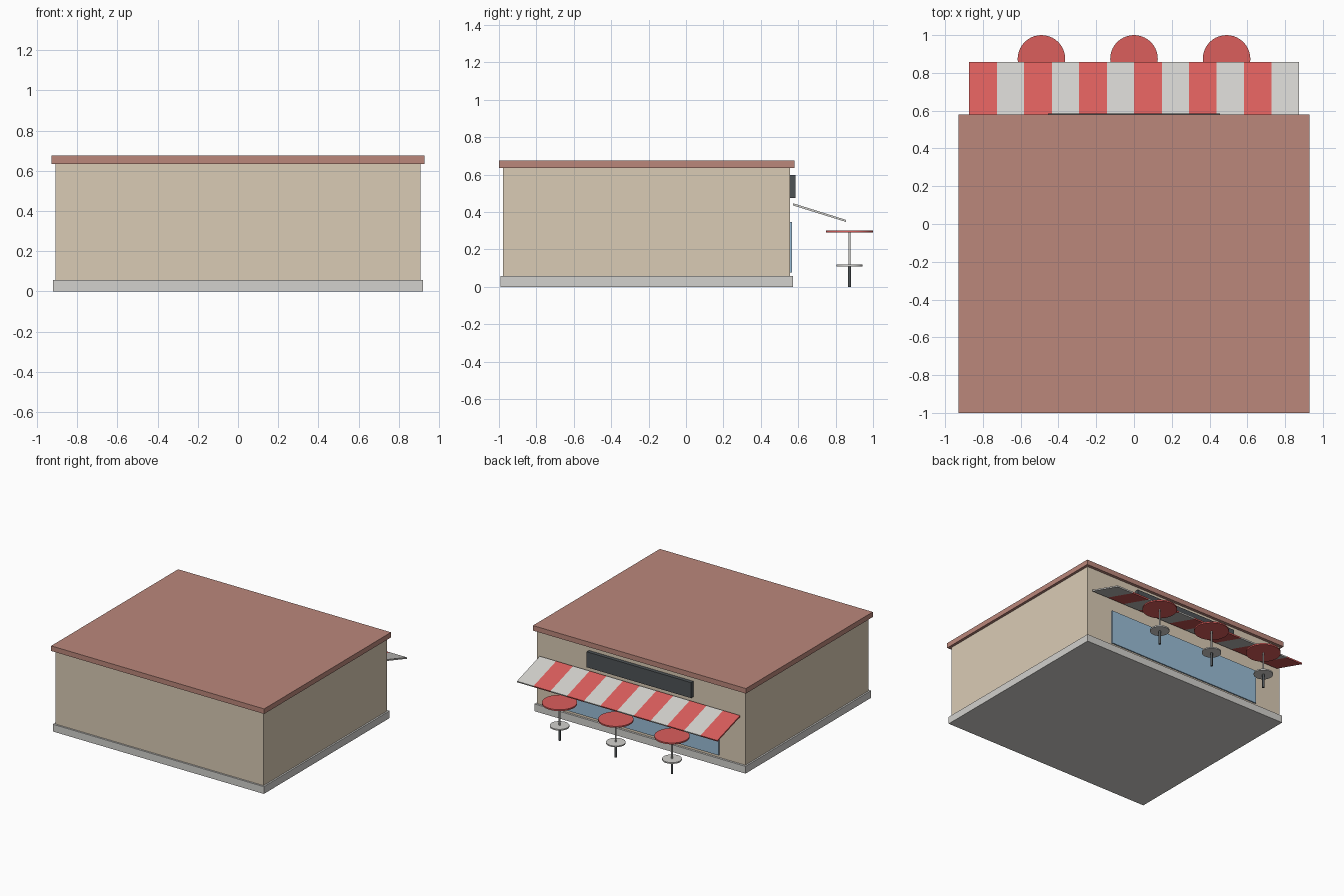
import bpy, bmesh, math

if "Cube" in bpy.data.objects:
    bpy.data.objects.remove(bpy.data.objects["Cube"])


def linear(c):
    c /= 255
    return c / 12.92 if c <= 0.04045 else ((c + 0.055) / 1.055) ** 2.4


def material(name, r, g, b):
    m = bpy.data.materials.new(name)
    m.diffuse_color = (linear(r), linear(g), linear(b), 1)
    m.use_nodes = True
    m.node_tree.nodes["Principled BSDF"].inputs["Base Color"].default_value = m.diffuse_color
    return m


BEIGE = material("beige wall", 218, 203, 181)
BROWN = material("brown roof", 187, 135, 123)
PALE = material("pale grey", 210, 209, 205)
RED = material("red", 219, 94, 92)
GLASS = material("blue glass", 155, 189, 214)
DARK = material("charcoal", 78, 83, 86)


def finish(name, bm, mat):
    bmesh.ops.recalc_face_normals(bm, faces=bm.faces)
    me = bpy.data.meshes.new(name)
    bm.to_mesh(me)
    bm.free()
    me.materials.append(mat)
    ob = bpy.data.objects.new(name, me)
    bpy.context.collection.objects.link(ob)
    return ob


def extrude_x(name, profile, x0, x1, mat):
    """Extrude a (y, z) profile along x."""
    bm = bmesh.new()
    a = [bm.verts.new((x0, y, z)) for y, z in profile]
    b = [bm.verts.new((x1, y, z)) for y, z in profile]
    bm.faces.new(a)
    bm.faces.new(b)
    n = len(profile)
    for i in range(n):
        j = (i + 1) % n
        bm.faces.new((a[i], a[j], b[j], b[i]))
    return finish(name, bm, mat)


def box(name, half_x, y0, y1, z0, z1, mat):
    return extrude_x(name, [(y0, z0), (y1, z0), (y1, z1), (y0, z1)],
                     -half_x, half_x, mat)


def cylinder(name, x, y, z0, z1, r, sides, mat):
    bm = bmesh.new()
    bmesh.ops.create_cone(bm, cap_ends=True, segments=sides,
                          radius1=r, radius2=r, depth=z1 - z0)
    bmesh.ops.translate(bm, verts=bm.verts, vec=(x, y, (z0 + z1) / 2))
    ob = finish(name, bm, mat)
    bpy.ops.object.select_all(action='DESELECT')
    ob.select_set(True)
    bpy.context.view_layer.objects.active = ob
    bpy.ops.object.shade_smooth_by_angle(angle=math.radians(40))
    return ob


# Building shell
box("foundation", 0.92, -0.992, 0.573, 0.0, 0.057, PALE)
box("walls", 0.907, -0.978, 0.557, 0.057, 0.635, BEIGE)
box("roof", 0.928, -1.0, 0.58, 0.635, 0.675, BROWN)

# Serving side
box("window", 0.68, 0.55, 0.567, 0.077, 0.347, GLASS)
box("sign_board", 0.455, 0.55, 0.586, 0.475, 0.597, DARK)

# Striped sloping awning
slope = [(0.571, 0.435), (0.854, 0.347), (0.857, 0.357), (0.574, 0.446)]
pitch = 0.291
for i in range(6):
    x = -0.873 + i * pitch
    extrude_x("awning_red_stripe", slope, x, x + 0.147, RED)
    extrude_x("awning_pale_stripe", slope, x + 0.147, x + pitch, PALE)

# Round standing tables
for x in (-0.49, 0.0, 0.49):
    cylinder("table_foot", x, 0.874, 0.0, 0.109, 0.009, 16, DARK)
    cylinder("table_shelf", x, 0.874, 0.109, 0.119, 0.07, 32, PALE)
    cylinder("table_post", x, 0.874, 0.119, 0.29, 0.006, 12, PALE)
    cylinder("table_top", x, 0.874, 0.289, 0.3, 0.126, 40, RED)
